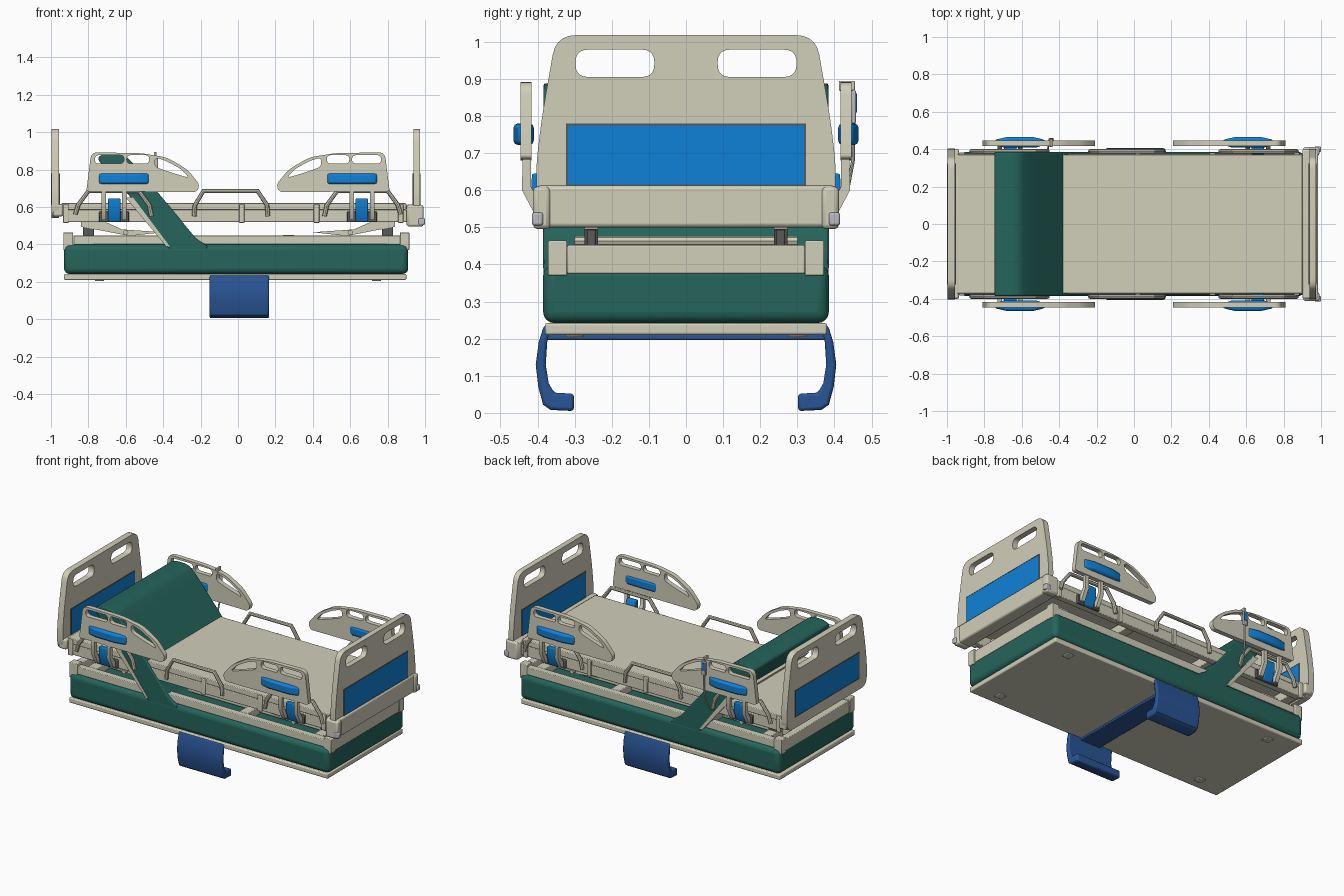
import bpy, bmesh, math
from mathutils import Vector

if "Cube" in bpy.data.objects:
    bpy.data.objects.remove(bpy.data.objects["Cube"])


def material(name, rgb):
    m = bpy.data.materials.new(name)
    m.diffuse_color = (*rgb, 1)
    m.use_nodes = True
    m.node_tree.nodes["Principled BSDF"].inputs["Base Color"].default_value = m.diffuse_color
    return m


CREAM = material("cream plastic", (0.64, 0.62, 0.49))
BLUE = material("bright blue", (0.005, 0.22, 0.68))
GREEN = material("dark green vinyl", (0.018, 0.13, 0.105))
NAVY = material("navy cover", (0.022, 0.09, 0.30))
GREY = material("light grey", (0.50, 0.50, 0.54))
DARK = material("dark grey metal", (0.10, 0.10, 0.09))


def finish(name, me, mat, bevel=0, seg=2):
    me.materials.clear()
    me.materials.append(mat)
    ob = bpy.data.objects.new(name, me)
    bpy.context.collection.objects.link(ob)
    if bevel:
        b = ob.modifiers.new("bevel", 'BEVEL')
        b.width, b.segments, b.limit_method = bevel, seg, 'ANGLE'
        b.angle_limit = math.radians(40)
    bpy.ops.object.select_all(action='DESELECT')
    ob.select_set(True)
    bpy.context.view_layer.objects.active = ob
    bpy.ops.object.shade_smooth_by_angle(angle=math.radians(35))
    return ob


def box(name, x, y, z, mat, bevel=0.004, seg=2):
    bm = bmesh.new()
    bmesh.ops.create_cube(bm, size=1)
    for v in bm.verts:
        v.co = [(r[0] + r[1]) / 2 + c * abs(r[1] - r[0]) for r, c in zip((x, y, z), v.co)]
    me = bpy.data.meshes.new(name)
    bm.to_mesh(me)
    return finish(name, me, mat, bevel, seg)


def rounded(pts, r, n=5):
    """Round every corner of a closed 2D polygon."""
    out = []
    for i, p in enumerate(pts):
        p, a, b = Vector(p), Vector(pts[i - 1]), Vector(pts[(i + 1) % len(pts)])
        k = min(r, (a - p).length * .48, (b - p).length * .48)
        s, e = p + (a - p).normalized() * k, p + (b - p).normalized() * k
        for j in range(n + 1):
            t = j / n
            out.append(s * (1 - t) ** 2 + p * 2 * t * (1 - t) + e * t * t)
    return out


def from_curve(cu, name):
    tmp = bpy.data.objects.new("tmp", cu)
    bpy.context.collection.objects.link(tmp)
    me = bpy.data.meshes.new_from_object(tmp.evaluated_get(bpy.context.evaluated_depsgraph_get()))
    bpy.data.objects.remove(tmp)
    me.name = name
    return me


def plate(name, plane, loops, lo, hi, mat, bevel=0, seg=2):
    """Extrude an outline with holes between lo and hi across the given plane."""
    cu = bpy.data.curves.new(name, 'CURVE')
    cu.dimensions, cu.fill_mode, cu.extrude = '2D', 'BOTH', abs(hi - lo) / 2
    for loop in loops:
        sp = cu.splines.new('POLY')
        sp.points.add(len(loop) - 1)
        for q, p in zip(sp.points, loop):
            q.co = (p[0], p[1], 0, 1)
        sp.use_cyclic_u = True
    me = from_curve(cu, name)
    bm = bmesh.new()
    bm.from_mesh(me)
    mid = (lo + hi) / 2
    for v in bm.verts:
        u, w, d = v.co
        d += mid
        v.co = {'xz': (u, d, w), 'yz': (d, u, w), 'xy': (u, w, d)}[plane]
    bmesh.ops.remove_doubles(bm, verts=bm.verts, dist=1e-5)
    bmesh.ops.dissolve_limit(bm, angle_limit=0.001, verts=bm.verts, edges=bm.edges)
    bmesh.ops.recalc_face_normals(bm, faces=bm.faces)
    bm.to_mesh(me)
    return finish(name, me, mat, bevel, seg)


def tube(name, pts, r, mat):
    cu = bpy.data.curves.new(name, 'CURVE')
    cu.dimensions, cu.bevel_depth, cu.bevel_resolution, cu.use_fill_caps = '3D', r, 2, True
    sp = cu.splines.new('POLY')
    sp.points.add(len(pts) - 1)
    for q, p in zip(sp.points, pts):
        q.co = (*p, 1)
    return finish(name, from_curve(cu, name), mat)


def rect(a, b, c, d):
    return [(a, c), (b, c), (b, d), (a, d)]


# base plate with feet, mattress and raised backrest
box("base_plate", (-.93, .90), (-.38, .38), (.21, .242), CREAM, .006)
for x in (-.74, .74):
    for y in (-.3, .3):
        box("foot_pad", (x - .025, x + .025), (y - .025, y + .025), (.204, .212), CREAM)
box("mattress", (-.93, .91), (-.385, .385), (.242, .40), GREEN, .03, 4)
back = [(-.76, .865), (-.70, .89), (-.615, .885), (-.57, .845), (-.43, .68), (-.215, .42),
        (-.15, .39), (-.20, .33), (-.36, .36), (-.58, .66)]
plate("backrest_mattress", 'xz', [rounded(back, .04, 3)], -.384, .384, GREEN, .012)
plate("backrest_panel", 'xz', [[(-.385, .39), (-.365, .39), (-.56, .65), (-.60, .65)]], -.386, .386, CREAM)

# navy side covers and their cross bar
for s in (-1, 1):
    prof = [(.302, .005), (.365, .008), (.385, .022), (.398, .07), (.405, .13), (.397, .19), (.383, .236),
            (.365, .236), (.374, .19), (.378, .13), (.370, .08), (.355, .054), (.302, .052)]
    plate("side_cover", 'yz', [[(s * y, z) for y, z in prof]], -.152, .166, NAVY, .008)
box("cover_cross_bar", (-.06, .08), (-.385, .385), (.197, .212), NAVY)

# lower frame
for s in (-1, 1):
    box("lower_side_rail", (-.88, .88), sorted((s * .325, s * .368)), (.40, .448), CREAM)
    box("lower_inner_rail", (-.88, .88), sorted((s * .11, s * .21)), (.41, .445), CREAM)
for a, b in ((-.93, -.885), (.87, .912)):
    box("lower_end_beam", (a, b), (-.32, .32), (.375, .452), CREAM)
    for s in (-1, 1):
        box("lower_end_cap", (a - .004, b + .004), sorted((s * .32, s * .372)), (.37, .464), CREAM)
for x in (-.8, .27, .8):
    box("lower_cross_bar", (x - .03, x + .03), (-.33, .33), (.40, .45), CREAM)

# lifting arms
for t in (-1, 1):
    for s in (-1, 1):
        arm = [(.40, .465), (.58, .445), (.84, .495), (.84, .525), (.72, .525), (.62, .48)]
        plate("lift_arm", 'xz', [[(t * x, z) for x, z in arm]], s * .255 - .018, s * .255 + .018, CREAM)
        x = t * .80
        box("arm_bracket", (x - .03, x + .03), (s * .255 - .012, s * .255 + .012), (.445, .53), DARK)
    tube("lift_shaft", [(t * .6, -.3, .463), (t * .6, .3, .463)], .014, CREAM)

# upper frame and lying deck
box("deck", (-.945, .90), (-.372, .372), (.585, .62), CREAM)
for s in (-1, 1):
    box("upper_side_rail", (-.93, .91), sorted((s * .335, s * .376)), (.52, .585), CREAM)
    for x in (-.92, -.4, .02, .42, .87):
        box("rail_clamp", (x - .015, x + .015), sorted((s * .36, s * .383)), (.515, .615), CREAM)
for x in (-.9, -.3, .3):
    box("upper_cross_bar", (x - .03, x + .03), (-.35, .35), (.53, .585), CREAM)

# foot and head boards with grip holes, blue panels and end beams
outline = [(-.40, .54), (.40, .54), (.405, .66), (.388, .80), (.350, 1.018),
           (-.350, 1.018), (-.388, .80), (-.405, .66)]
holes = [rounded(rect(a, b, .905, .979), .045) for a, b in ((-.298, -.085), (.085, .298))]
for part, a, b in (("foot", .937, .972), ("head", -.997, -.957)):
    plate(part + "_board", 'yz', [rounded(outline, .055)] + holes, a, b, CREAM)
    plate(part + "_panel", 'yz', [rect(-.318, .318, .615, .775)], a - .003, b + .003, BLUE)
    plate(part + "_panel_trim", 'yz', [rect(-.323, .323, .61, .78), rect(-.318, .318, .615, .775)],
          a - .004, b + .004, DARK)
box("foot_beam", (.90, .985), (-.40, .40), (.50, .613), CREAM, .01)
box("head_beam", (-.99, -.935), (-.40, .40), (.55, .615), CREAM, .01)
for s in (-1, 1):
    box("foot_corner", (.905, .992), sorted((s * .365, s * .412)), (.495, .61), CREAM, .012)
    box("corner_bumper", (.965, 1.0), sorted((s * .385, s * .415)), (.505, .54), GREY, .006)

# side rails, their supports and the tube handles
rail = [(-.81, .69), (-.785, .892), (-.52, .888), (-.38, .865), (-.27, .80), (-.205, .72), (-.22, .68), (-.80, .683)]
grips = [rect(-.765, -.61, .832, .877), rect(-.595, -.475, .832, .877),
         [(-.445, .815), (-.445, .866), (-.38, .845), (-.30, .80), (-.26, .755), (-.36, .785)]]
pad = [(-.745, .425), (-.70, .41), (-.52, .41), (-.475, .425), (-.475, .45), (-.54, .465), (-.68, .465), (-.745, .45)]
for t in (1, -1):
    for s in (-1, 1):
        y0, y1 = sorted((s * .416, s * .446))
        loops = [rounded(rail, .035)] + [rounded(g, .025) for g in grips]
        plate("side_rail", 'xz', [[(t * x, z) for x, z in l] for l in loops], y0, y1, CREAM)
        plate("rail_pad", 'xy', [[(t * x, s * y) for x, y in pad]], .722, .780, BLUE, .012)
        xm = -.662 * t
        hinge = [(.37, .52), (.392, .52), (.418, .585), (.415, .645), (.39, .645), (.37, .60)]
        plate("rail_hinge", 'yz', [[(s * y, z) for y, z in hinge]], xm - .033, xm + .033, BLUE, .005)
        post = [(.375, .53), (.405, .53), (.442, .60), (.440, .70), (.418, .70), (.418, .61), (.395, .57), (.375, .57)]
        for dx in (-.055, .055):
            plate("rail_post", 'yz', [[(s * y, z) for y, z in post]], xm + dx - .012, xm + dx + .012, CREAM)
        box("hinge_base", (xm - .08, xm + .08), sorted((s * .365, s * .39)), (.52, .575), DARK)
        h = [(-.87, .56), (-.855, .61), (-.80, .685), (-.53, .685), (-.475, .61), (-.462, .55)]
        tube("end_handle", [(t * x, s * .388, z) for x, z in h], .012, CREAM)
for s in (-1, 1):
    h = [(-.235, .55), (-.23, .61), (-.185, .685), (.105, .685), (.155, .61), (.16, .55)]
    tube("middle_handle", [(x, s * .388, z) for x, z in h], .012, CREAM)

# hand control with its hook and cable
box("hand_control", (-.458, -.428), (.446, .458), (.78, .87), GREY, .004)
box("control_buttons", (-.453, -.433), (.457, .461), (.81, .86), BLUE, 0)
box("control_hook", (-.45, -.436), (.412, .455), (.868, .895), CREAM, .003)
tube("control_cable", [(-.443, .452, .79), (-.443, .450, .68), (-.45, .435, .60), (-.46, .405, .55), (-.47, .36, .54)],
     .005, CREAM)
